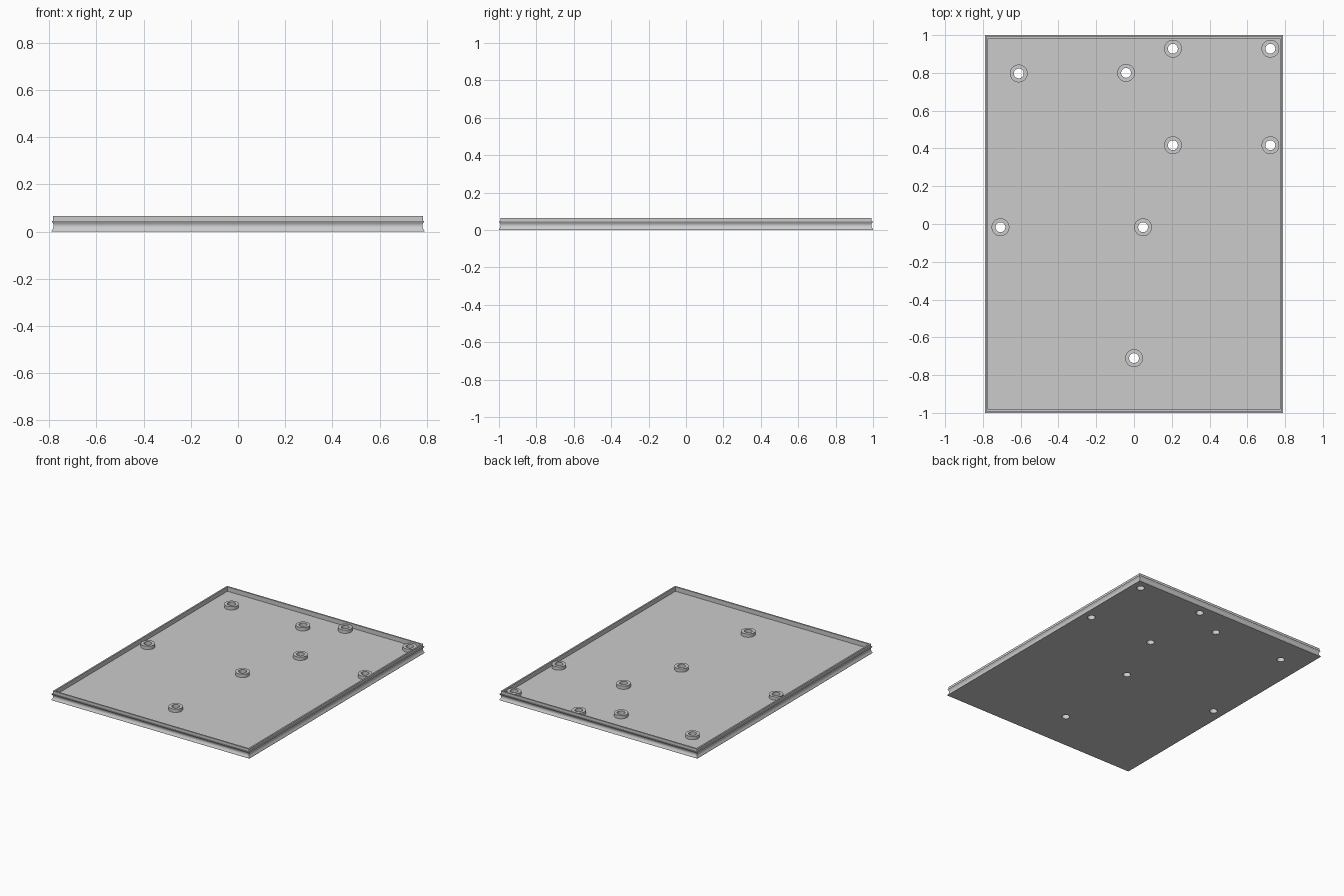
import bpy, bmesh, math

old = bpy.data.objects.get("Cube")
if old:
    bpy.data.objects.remove(old)

HALF_X, HALF_Y = 0.79, 1.0
FLOOR, TOP, BOSS_TOP = 0.033, 0.065, 0.057
HOLE_R, BOSS_R, SIDES = 0.026, 0.047, 40

grey = bpy.data.materials.new("plain grey")
grey.use_nodes = True
colour = (0.6, 0.6, 0.6, 1)
grey.diffuse_color = colour
grey.node_tree.nodes["Principled BSDF"].inputs["Base Color"].default_value = colour


def make_object(name, bm):
    bmesh.ops.recalc_face_normals(bm, faces=bm.faces)
    mesh = bpy.data.meshes.new(name)
    bm.to_mesh(mesh)
    bm.free()
    mesh.materials.append(grey)
    obj = bpy.data.objects.new(name, mesh)
    bpy.context.collection.objects.link(obj)
    return obj


def smooth(obj):
    bpy.ops.object.select_all(action='DESELECT')
    obj.select_set(True)
    bpy.context.view_layer.objects.active = obj
    bpy.ops.object.shade_smooth_by_angle(angle=math.radians(35))


def ring(bm, cx, cy, r, z):
    return [bm.verts.new((cx + r * math.cos(a), cy + r * math.sin(a), z))
            for a in (2 * math.pi * i / SIDES for i in range(SIDES))]


def bridge(bm, a, b):
    for i in range(len(a)):
        j = (i + 1) % len(a)
        bm.faces.new((a[i], a[j], b[j], b[i]))


# Tray profile as (inset, height): grooved outer edge, lip, then floor
groove = [(0.009 * math.sin(math.pi * i / 10), 0.004 + 0.041 * i / 10) for i in range(11)]
profile = [(0, 0)] + groove + [(0.007, 0.045), (0.007, TOP), (0.018, TOP), (0.018, FLOOR)]
bm = bmesh.new()
loops = []
for inset, z in profile:
    x, y = HALF_X - inset, HALF_Y - inset
    loops.append([bm.verts.new((sx * x, sy * y, z))
                  for sx, sy in ((-1, -1), (1, -1), (1, 1), (-1, 1))])
for a, b in zip(loops, loops[1:]):
    bridge(bm, a, b)
bm.faces.new(loops[0])
bm.faces.new(loops[-1])
tray = make_object("tray", bm)

# Mounting points
points = [(-0.61, 0.797), (-0.042, 0.80), (-0.707, -0.017), (0.048, -0.017), (0, -0.71)]
points += [(x, y) for x in (0.206, 0.722) for y in (0.417, 0.928)]

# Drill the holes through the floor
bm = bmesh.new()
for x, y in points:
    low, high = ring(bm, x, y, HOLE_R, -0.05), ring(bm, x, y, HOLE_R, 0.1)
    bridge(bm, low, high)
    bm.faces.new(low)
    bm.faces.new(high)
cutter = make_object("hole_cutter", bm)
cutter.hide_render = True
cutter.hide_viewport = True
cut = tray.modifiers.new("holes", 'BOOLEAN')
cut.operation = 'DIFFERENCE'
cut.solver = 'EXACT'
cut.object = cutter
bpy.context.view_layer.objects.active = tray
bpy.ops.object.modifier_apply(modifier=cut.name)
bpy.data.objects.remove(cutter)
smooth(tray)

# Hollow bosses around the holes
for n, (x, y) in enumerate(points, 1):
    bm = bmesh.new()
    rings = [ring(bm, x, y, r, z) for r, z in
             ((BOSS_R, FLOOR), (BOSS_R, BOSS_TOP), (HOLE_R, BOSS_TOP), (HOLE_R, FLOOR))]
    for a, b in zip(rings, rings[1:]):
        bridge(bm, a, b)
    boss = make_object(f"boss_{n}", bm)
    # Open tube: make sure the top faces up
    if max(boss.data.polygons, key=lambda p: p.center.z).normal.z < 0:
        boss.data.flip_normals()
    smooth(boss)
